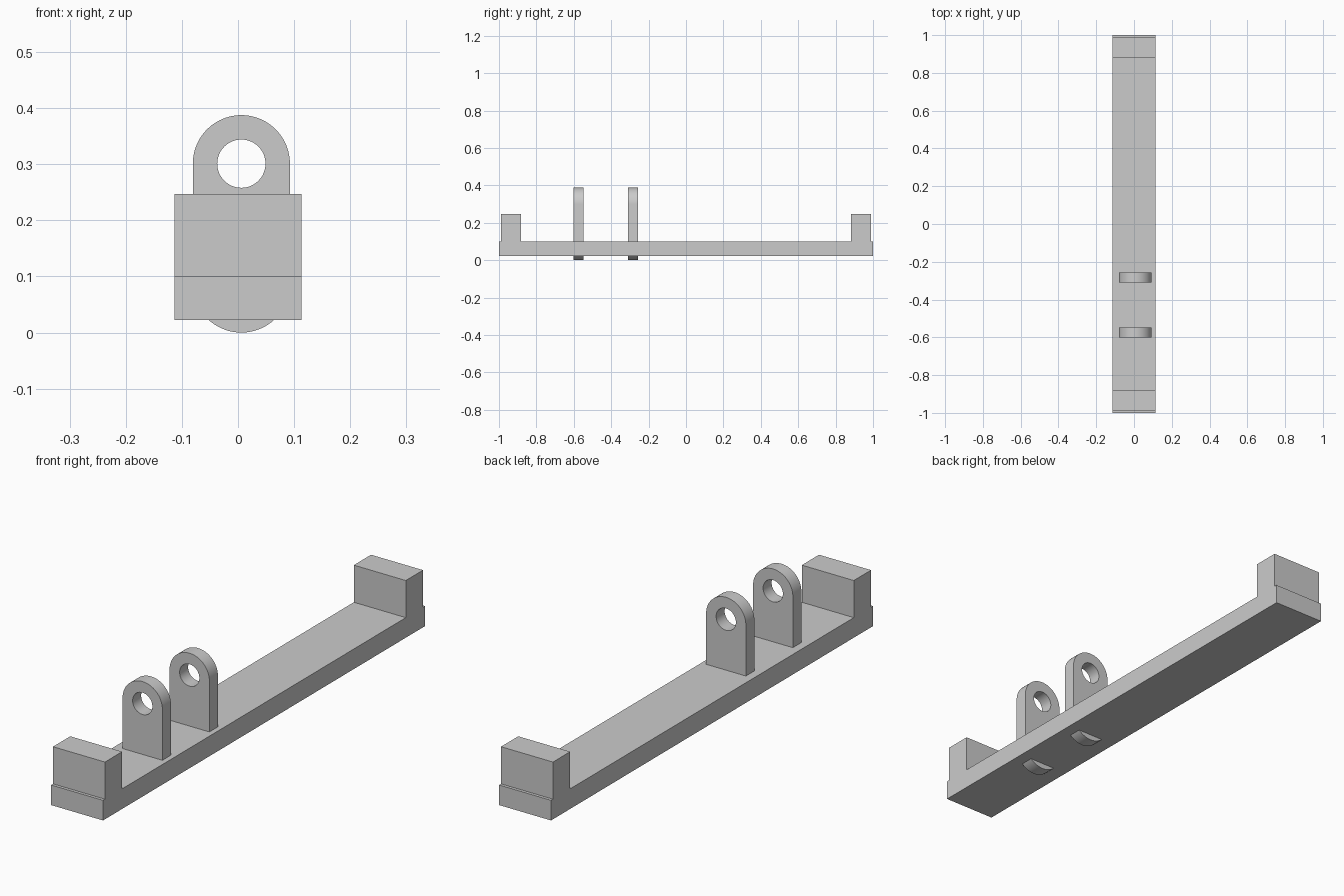
import bpy, bmesh, math

if "Cube" in bpy.data.objects:
    bpy.data.objects.remove(bpy.data.objects["Cube"], do_unlink=True)

# One plain grey for everything
GREY = (0.6, 0.6, 0.6, 1)
mat = bpy.data.materials.new("plain grey")
mat.use_nodes = True
mat.diffuse_color = GREY
mat.node_tree.nodes["Principled BSDF"].inputs["Base Color"].default_value = GREY


def finish(name, bm):
    bmesh.ops.recalc_face_normals(bm, faces=bm.faces)
    mesh = bpy.data.meshes.new(name)
    bm.to_mesh(mesh)
    bm.free()
    mesh.materials.append(mat)
    obj = bpy.data.objects.new(name, mesh)
    bpy.context.collection.objects.link(obj)
    return obj


def arc(cx, cz, radius, start, end, steps):
    """Points on an arc in the x-z plane."""
    angles = [start + (end - start) * i / steps for i in range(steps + 1)]
    return [(cx + radius * math.cos(a), cz + radius * math.sin(a)) for a in angles]


# Base bar with a raised, slightly inset block at each end
HALF_WIDTH = 0.113
BOTTOM, DECK, BLOCK_TOP = 0.022, 0.101, 0.247
half = [(1, BOTTOM), (1, DECK), (0.988, DECK), (0.988, BLOCK_TOP),
        (0.881, BLOCK_TOP), (0.881, DECK)]
profile = half + [(-y, z) for y, z in reversed(half)]
bm = bmesh.new()
face = bm.faces.new([bm.verts.new((-HALF_WIDTH, y, z)) for y, z in profile])
side = bmesh.ops.extrude_face_region(bm, geom=[face])["geom"]
bmesh.ops.translate(bm, vec=(2 * HALF_WIDTH, 0, 0),
                    verts=[v for v in side if isinstance(v, bmesh.types.BMVert)])
finish("base_bar", bm)

# Round-ended lugs with a hole, passing down through the bar
LUG_X, LUG_RADIUS, HOLE_RADIUS = 0.006, 0.0865, 0.043
LOW, HIGH, THICKNESS = 0.0865, 0.301, 0.053
SEGMENTS = 48


def make_lug(name, y_front):
    bm = bmesh.new()
    outer = (arc(LUG_X, HIGH, LUG_RADIUS, 0, math.pi, SEGMENTS)
             + arc(LUG_X, LOW, LUG_RADIUS, math.pi, 2 * math.pi, SEGMENTS))
    hole = arc(LUG_X, HIGH, HOLE_RADIUS, 0, 2 * math.pi, SEGMENTS)[:-1]
    edges = []
    for loop in (outer, hole):
        verts = [bm.verts.new((x, y_front, z)) for x, z in loop]
        edges += [bm.edges.new((a, b)) for a, b in zip(verts, verts[1:] + verts[:1])]
    # Fill between outline and hole, then give it thickness
    bmesh.ops.triangle_fill(bm, use_beauty=True, edges=edges, normal=(0, -1, 0))
    back = bmesh.ops.extrude_face_region(bm, geom=bm.faces[:])["geom"]
    bmesh.ops.translate(bm, vec=(0, THICKNESS, 0),
                        verts=[v for v in back if isinstance(v, bmesh.types.BMVert)])
    obj = finish(name, bm)
    bpy.ops.object.select_all(action="DESELECT")
    obj.select_set(True)
    bpy.context.view_layer.objects.active = obj
    bpy.ops.object.shade_smooth_by_angle(angle=math.radians(30))


make_lug("front_lug", -0.602)
make_lug("rear_lug", -0.31)
